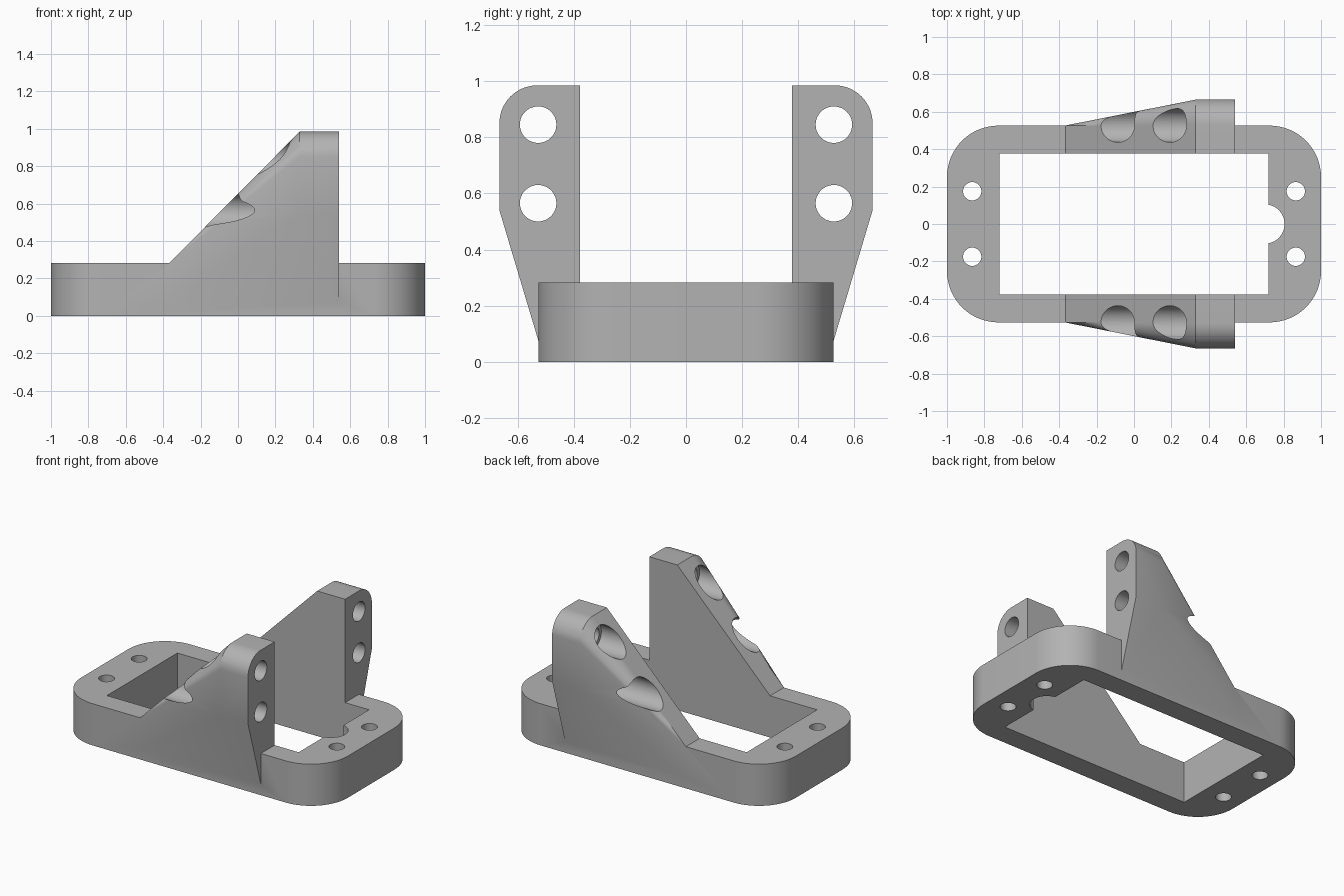
import bpy, bmesh, math
from mathutils import Matrix, Vector

if "Cube" in bpy.data.objects:
    bpy.data.objects.remove(bpy.data.objects["Cube"])

grey = bpy.data.materials.new("mid grey")
grey.diffuse_color = (0.45, 0.45, 0.45, 1)
grey.use_nodes = True
grey.node_tree.nodes["Principled BSDF"].inputs["Base Color"].default_value = grey.diffuse_color


def make(name, bm):
    bmesh.ops.recalc_face_normals(bm, faces=bm.faces)
    me = bpy.data.meshes.new(name)
    bm.to_mesh(me)
    bm.free()
    me.materials.append(grey)
    ob = bpy.data.objects.new(name, me)
    bpy.context.collection.objects.link(ob)
    return ob


def prism(name, outline, z0, z1):
    bm = bmesh.new()
    face = bm.faces.new([bm.verts.new((x, y, z0)) for x, y in outline])
    ext = bmesh.ops.extrude_face_region(bm, geom=[face])["geom"]
    verts = [v for v in ext if isinstance(v, bmesh.types.BMVert)]
    bmesh.ops.translate(bm, vec=(0, 0, z1 - z0), verts=verts)
    return make(name, bm)


def arc(cx, cy, r, a0, a1, n):
    return [(cx + r * math.cos(math.radians(a0 + (a1 - a0) * i / n)),
             cy + r * math.sin(math.radians(a0 + (a1 - a0) * i / n)))
            for i in range(n + 1)]


def rod(centre, r, depth, along_x=False):
    bm = bmesh.new()
    m = Matrix.Translation(Vector(centre))
    if along_x:
        m = m @ Matrix.Rotation(math.pi / 2, 4, 'Y')
    bmesh.ops.create_cone(bm, cap_ends=True, segments=48, radius1=r,
                          radius2=r, depth=depth, matrix=m)
    return make("cutter", bm)


def boolean(ob, other, op):
    mod = ob.modifiers.new(op, 'BOOLEAN')
    mod.operation, mod.object, mod.solver = op, other, 'EXACT'
    bpy.context.view_layer.objects.active = ob
    bpy.ops.object.modifier_apply(modifier=mod.name)
    bpy.data.objects.remove(other)


def ear(side):
    # convex bracket: rounded section at the flange, tapering to the base edge
    section = [(0.36, 0.985), (0.36, 0.05), (0.526, 0.075), (0.665, 0.54)]
    section += arc(0.53, 0.85, 0.135, 0, 90, 14)
    pts = [(x, y, z) for x in (0.33, 0.54) for y, z in section]
    pts += [(-0.37, 0.36, 0.05), (-0.37, 0.36, 0.28),
            (-0.37, 0.526, 0.075), (-0.37, 0.526, 0.28)]
    bm = bmesh.new()
    for x, y, z in pts:
        bm.verts.new((x, side * y, z))
    bmesh.ops.convex_hull(bm, input=bm.verts)
    bmesh.ops.delete(bm, geom=[v for v in bm.verts if not v.link_faces], context='VERTS')
    bmesh.ops.dissolve_limit(bm, angle_limit=0.01, verts=bm.verts, edges=bm.edges)
    return make("ear", bm)


# rounded base plate
R, W = 0.275, 0.526
outline = []
for sx, sy, a in ((1, 1, 0), (-1, 1, 90), (-1, -1, 180), (1, -1, 270)):
    outline += arc(sx * (1 - R), sy * (W - R), R, a, a + 90, 16)
bracket = prism("servo_bracket".replace("servo_", "mounting_"), outline, 0, 0.283)

# side ears
for side in (1, -1):
    boolean(bracket, ear(side), 'UNION')

# rectangular window and cable notch
window = [(-0.72, -0.378), (0.72, -0.378), (0.72, 0.378), (-0.72, 0.378)]
boolean(bracket, prism("cutter", window, -0.2, 1.3), 'DIFFERENCE')
boolean(bracket, rod((0.70, 0, 0.14), 0.105, 1), 'DIFFERENCE')

for side in (1, -1):
    # corner screw holes
    for x in (-0.865, 0.865):
        boolean(bracket, rod((x, side * 0.175, 0.14), 0.049, 1), 'DIFFERENCE')
    # ear bolt holes with counterbores entering through the slope
    for z in (0.565, 0.845):
        boolean(bracket, rod((0.4, side * 0.527, z), 0.065, 0.8, True), 'DIFFERENCE')
        boolean(bracket, rod((-0.135, side * 0.527, z), 0.09, 0.93, True), 'DIFFERENCE')

bpy.ops.object.select_all(action='DESELECT')
bracket.select_set(True)
bpy.context.view_layer.objects.active = bracket
bpy.ops.object.shade_smooth_by_angle(angle=math.radians(25))
